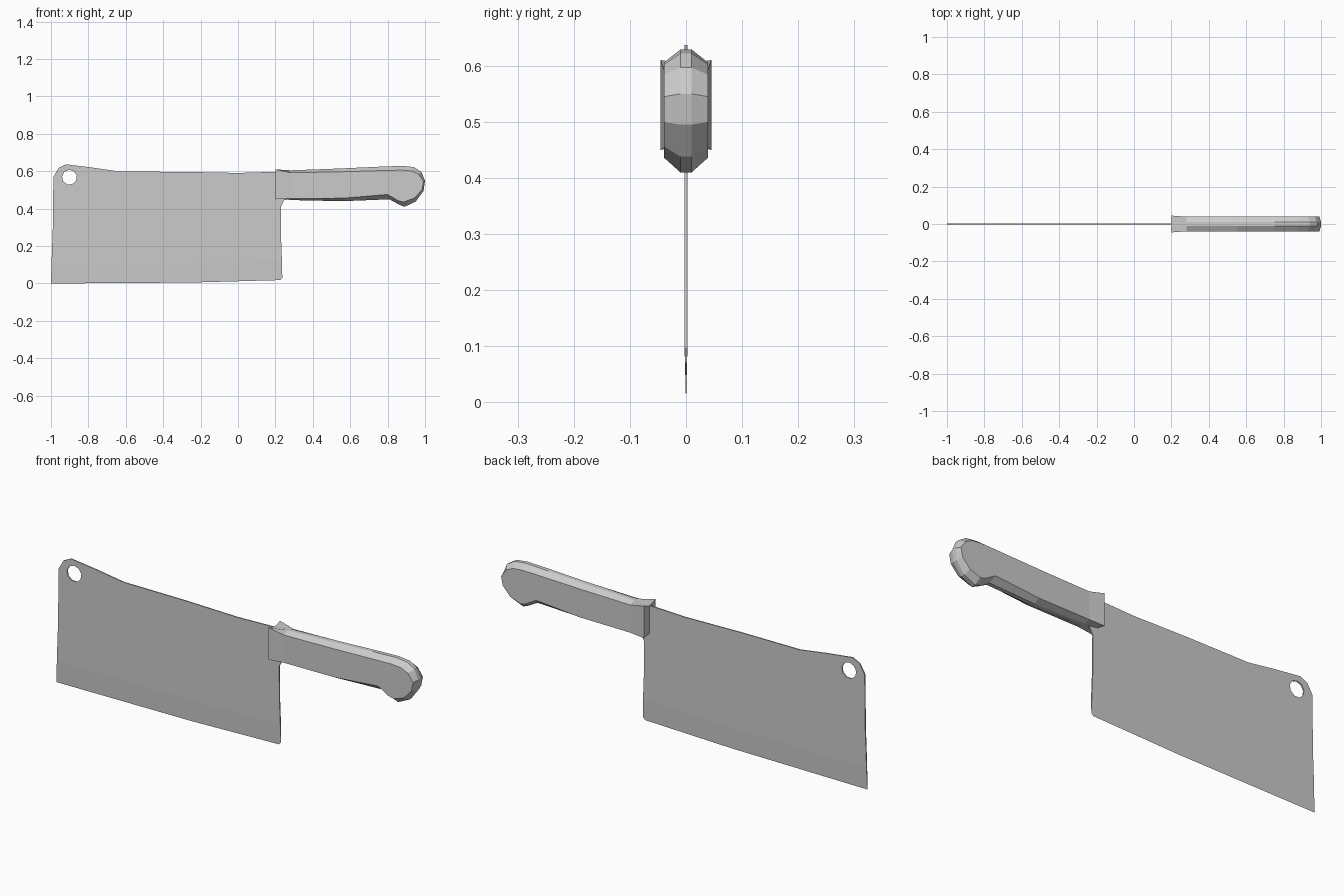
import bpy, bmesh, math

if "Cube" in bpy.data.objects:
    bpy.data.objects.remove(bpy.data.objects["Cube"])


def finish(bm, name):
    bmesh.ops.recalc_face_normals(bm, faces=bm.faces)
    me = bpy.data.meshes.new(name)
    bm.to_mesh(me)
    bm.free()
    ob = bpy.data.objects.new(name, me)
    bpy.context.collection.objects.link(ob)
    return ob


def band(bm, a, b, closed=True):
    # quads between two matching point rows
    n = len(a)
    for i in range(n if closed else n - 1):
        j = (i + 1) % n
        bm.faces.new((a[i], a[j], b[j], b[i]))


# Blade: flat plate with hanging hole, ground down to a thin cutting edge
T = 0.003
bevel_line = [(-0.997, 0.11), (-0.25, 0.112), (0.2, 0.12), (0.235, 0.122)]
edge_line = [(-1.0, 0.0), (-0.25, 0.005), (0.225, 0.018), (0.237, 0.03)]
outline = bevel_line + [
    (0.23, 0.25), (0.229, 0.41), (0.247, 0.445), (0.3, 0.46), (0.3, 0.6),
    (0.2, 0.597), (0, 0.591), (-0.3, 0.597), (-0.63, 0.598), (-0.78, 0.62),
    (-0.92, 0.637), (-0.96, 0.617), (-0.987, 0.57), (-0.99, 0.3)]
hole = [(-0.901 + 0.04 * math.cos(k * math.tau / 9 + 0.2),
         0.568 + 0.04 * math.sin(k * math.tau / 9 + 0.2)) for k in range(9)]

bm = bmesh.new()
edge = [bm.verts.new((x, 0, z)) for x, z in edge_line]
sides = []
for y in (-T, T):
    loops = [[bm.verts.new((x, y, z)) for x, z in pts] for pts in (outline, hole)]
    edges = [bm.edges.new((l[i - 1], l[i])) for l in loops for i in range(len(l))]
    bmesh.ops.triangle_fill(bm, edges=edges, use_beauty=True, normal=(0, 1, 0))
    band(bm, loops[0][:4], edge, closed=False)
    sides.append(loops)
(front, front_hole), (back, back_hole) = sides
band(bm, front[3:] + front[:1], back[3:] + back[:1], closed=False)
band(bm, front_hole, back_hole)
for i in (0, 3):
    bm.faces.new((front[i], back[i], edge[i]))
finish(bm, "blade")

# Handle: each entry is spine x, z then side-face x, z, clockwise from the front top
rim = [
    (0.20, 0.597, 0.20, 0.610), (0.28, 0.605, 0.28, 0.592),
    (0.55, 0.615, 0.55, 0.597), (0.75, 0.624, 0.75, 0.603),
    (0.88, 0.629, 0.87, 0.606), (0.94, 0.622, 0.925, 0.602),
    (0.98, 0.597, 0.965, 0.584), (1.00, 0.55, 0.992, 0.545),
    (0.992, 0.495, 0.983, 0.50), (0.95, 0.438, 0.942, 0.456),
    (0.89, 0.41, 0.885, 0.436), (0.865, 0.42, 0.858, 0.442),
    (0.81, 0.45, 0.80, 0.476), (0.56, 0.44, 0.56, 0.456),
    (0.28, 0.446, 0.28, 0.454), (0.20, 0.458, 0.20, 0.450)]
bm = bmesh.new()
rows = []
for s in (-1, 1):
    side = [bm.verts.new((p[2], s * (0.045 if p[2] < 0.21 else 0.039), p[3])) for p in rim]
    spine = [bm.verts.new((p[0], s * 0.01, p[1])) for p in rim]
    # flared collar, then the flat grip face
    bm.faces.new((side[0], side[1], side[-2], side[-1]))
    bm.faces.new(side[1:-1])
    band(bm, side, spine)
    rows.append(spine)
band(bm, rows[0], rows[1])
finish(bm, "handle")
